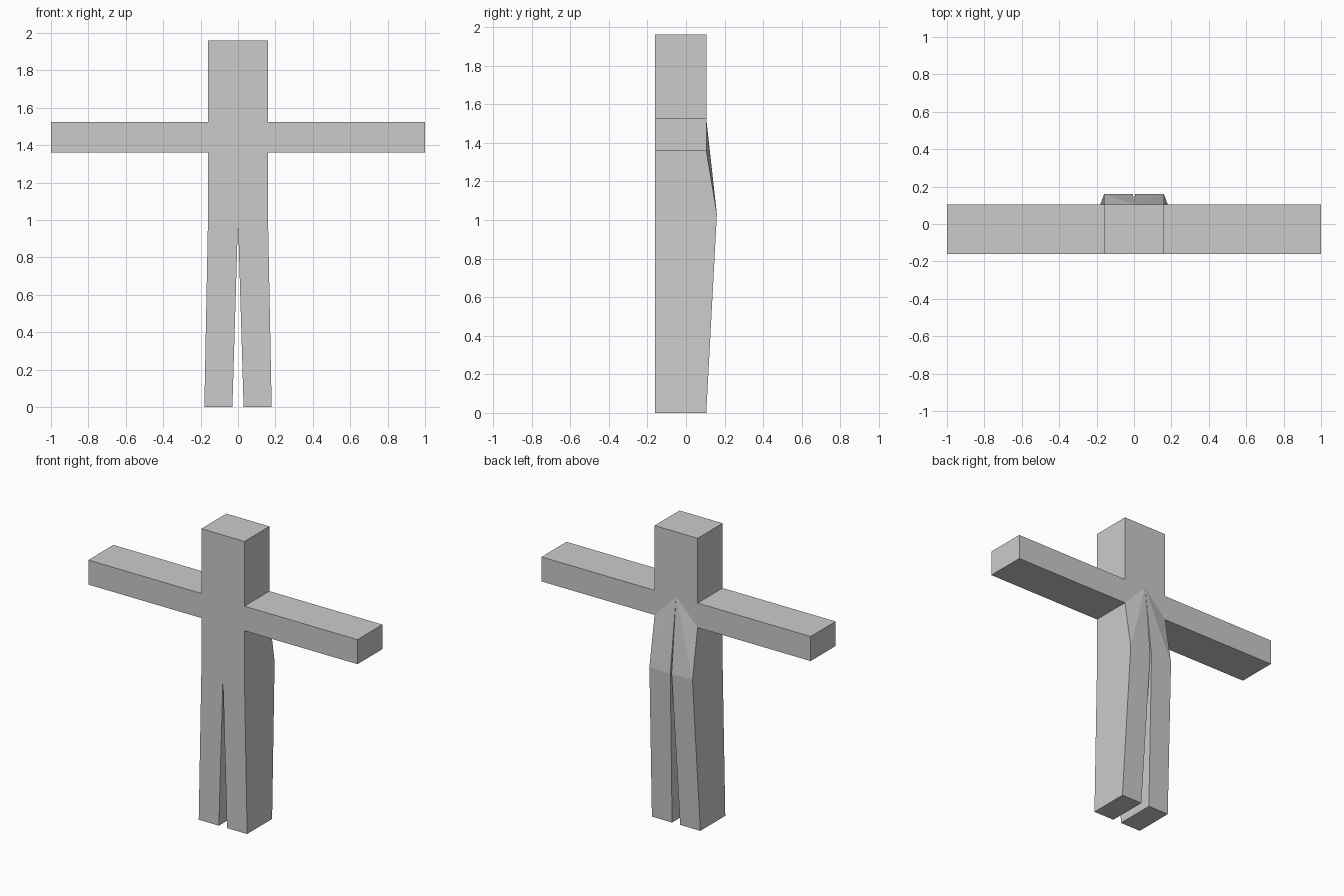
import bpy, bmesh

if "Cube" in bpy.data.objects:
    bpy.data.objects.remove(bpy.data.objects["Cube"])

FRONT, BACK, RIDGE = -0.16, 0.105, 0.16

# Right half of the front silhouette: name -> (x, z), from head top round to crotch
outline = {
    "top_mid": (0, 1.96), "top": (0.16, 1.96), "neck": (0.16, 1.525),
    "hand_top": (1, 1.525), "hand_low": (1, 1.36), "armpit": (0.16, 1.36),
    "hip": (0.16, 1.03), "foot_out": (0.18, 0), "foot_in": (0.03, 0),
    "crotch": (0, 1.0),
}
names = list(outline)

bm = bmesh.new()
front = {n: bm.verts.new((x, FRONT, z)) for n, (x, z) in outline.items()}
back = {n: bm.verts.new((x, BACK, z)) for n, (x, z) in outline.items()}

# Back bulges out at hip level, with a narrow groove up the middle
back["hip"].co.y = RIDGE
back["crotch"].co = (0.005, RIDGE, 1.03)
back["apex"] = bm.verts.new((0, BACK, 1.525))
back["groove"] = bm.verts.new((0, BACK, 1.03))

# Flat front and the walls round the outline
bm.faces.new([front[n] for n in names])
for a, b in zip(names[:-2], names[1:-1]):
    bm.faces.new((front[a], front[b], back[b], back[a]))

# Inner leg wall
bm.faces.new((front["foot_in"], front["crotch"], back["groove"],
              back["crotch"], back["foot_in"]))

# Back: head, arm, shoulder, tapered side, tapered middle, groove, leg
for face in (("top_mid", "top", "neck", "apex"),
             ("neck", "hand_top", "hand_low", "armpit"),
             ("apex", "neck", "armpit"),
             ("apex", "armpit", "hip"),
             ("apex", "hip", "crotch"),
             ("apex", "crotch", "groove"),
             ("hip", "foot_out", "foot_in", "crotch")):
    bm.faces.new([back[n] for n in face])

# Mirror to the left half and weld
bmesh.ops.mirror(bm, geom=bm.verts[:] + bm.edges[:] + bm.faces[:],
                 axis='X', merge_dist=0.0005)
bmesh.ops.remove_doubles(bm, verts=bm.verts[:], dist=0.0005)
bmesh.ops.recalc_face_normals(bm, faces=bm.faces[:])

mesh = bpy.data.meshes.new("figure_body")
bm.to_mesh(mesh)
bm.free()
bpy.context.collection.objects.link(bpy.data.objects.new("figure_body", mesh))
